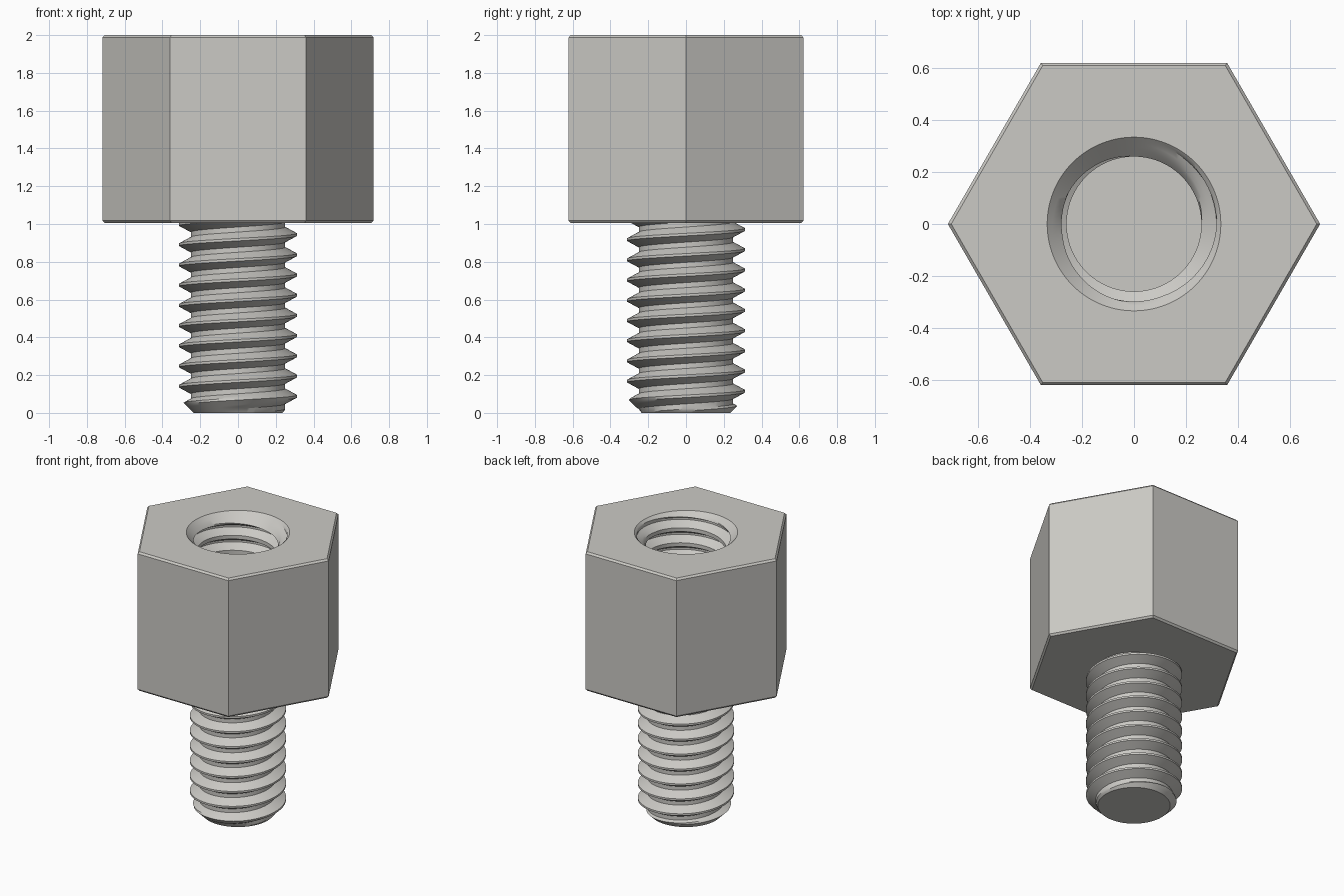
import bpy, bmesh, math

cube = bpy.data.objects.get("Cube")
if cube:
    bpy.data.objects.remove(cube)

SEGMENTS = 96
PITCH = 0.107
HEX_BASE, HEX_TOP = 1.005, 2.0
BORE_FLOOR, BORE_MOUTH = 1.2, 0.335

metal = bpy.data.materials.new("warm_grey_metal")
metal.use_nodes = True
metal.diffuse_color = (0.6, 0.59, 0.56, 1)
metal.node_tree.nodes["Principled BSDF"].inputs["Base Color"].default_value = metal.diffuse_color


def finish(bm, name):
    mesh = bpy.data.meshes.new(name)
    bm.to_mesh(mesh)
    bm.free()
    mesh.materials.append(metal)
    obj = bpy.data.objects.new(name, mesh)
    bpy.context.collection.objects.link(obj)
    bpy.ops.object.select_all(action='DESELECT')
    obj.select_set(True)
    bpy.context.view_layer.objects.active = obj
    bpy.ops.object.shade_smooth_by_angle(angle=math.radians(30))
    return obj


def ring(bm, count, radius, z):
    return [bm.verts.new((radius * math.cos(math.tau * k / count),
                          radius * math.sin(math.tau * k / count), z)) for k in range(count)]


def thread(name, z_low, z_high, minor, major, phase, limit, inward=False):
    """Helical thread between two flat planes; limit() trims it to the chamfer."""
    # Crest, flank and root positions along one pitch
    steps = [-1/16, 1/16, 1/6, 13/48, 3/8, 5/8, 35/48, 5/6]
    turns = math.ceil((z_high - z_low) / PITCH) + 4
    first = math.floor((z_low - phase) / PITCH) - 2
    heights = [first + n + s for n in range(turns + 1) for s in steps]
    bm = bmesh.new()
    columns = []
    for j in range(SEGMENTS):
        turn = j / SEGMENTS
        column = []
        for h in heights:
            z = min(max(phase + PITCH * (h + turn), z_low), z_high)
            t = (z - phase) / PITCH - turn
            t = abs(t - round(t))
            shape = min(max((3/8 - t) / (5/16), 0), 1)
            r = limit(z, minor + (major - minor) * shape)
            column.append(bm.verts.new((r * math.cos(math.tau * turn),
                                        r * math.sin(math.tau * turn), z)))
        columns.append(column)

    def vert(j, i):
        # Closing the circle moves up the helix by one pitch
        return columns[j][i] if j < SEGMENTS else columns[0][i + len(steps)]

    for j in range(SEGMENTS):
        for i in range(turns * len(steps) - 1):
            bm.faces.new((vert(j, i), vert(j + 1, i), vert(j + 1, i + 1), vert(j, i + 1)))
    bmesh.ops.remove_doubles(bm, verts=bm.verts[:], dist=1e-5)
    # Flat end at the bottom
    rim = [e for e in bm.edges if e.is_boundary
           and all(abs(v.co.z - z_low) < 1e-4 for v in e.verts)]
    bmesh.ops.holes_fill(bm, edges=rim, sides=0)
    bmesh.ops.recalc_face_normals(bm, faces=bm.faces[:])
    side = max(bm.faces, key=lambda f: f.calc_area() if len(f.verts) == 4 else 0)
    c = side.calc_center_median()
    outward = side.normal.x * c.x + side.normal.y * c.y > 0
    if outward == inward:
        bmesh.ops.reverse_faces(bm, faces=bm.faces[:])
    return finish(bm, name)


# Hexagonal body with small chamfers and a round opening on top
bm = bmesh.new()
BEVEL, CORNER = 0.013, 0.718
levels = [(CORNER - BEVEL, HEX_BASE), (CORNER, HEX_BASE + BEVEL),
          (CORNER, HEX_TOP - BEVEL), (CORNER - BEVEL, HEX_TOP)]
rings = [ring(bm, 6, r, z) for r, z in levels]
for low, high in zip(rings, rings[1:]):
    for k in range(6):
        n = (k + 1) % 6
        bm.faces.new((low[k], low[n], high[n], high[k]))
bm.faces.new(rings[0][::-1])
mouth = ring(bm, SEGMENTS, BORE_MOUTH, HEX_TOP)
edges = [bm.edges.new((mouth[k], mouth[k - 1])) for k in range(SEGMENTS)]
edges += [bm.edges.get((rings[-1][k], rings[-1][k - 1])) for k in range(6)]
bmesh.ops.triangle_fill(bm, edges=edges, use_beauty=True, normal=(0, 0, 1))
for face in bm.faces:
    face.normal_update()
    if face.calc_center_median().z > HEX_TOP - 1e-4 and face.normal.z < 0:
        face.normal_flip()
finish(bm, "hex_body")

# Male stud with a chamfered tip
thread("threaded_stud", 0, HEX_BASE + 0.01, 0.25, 0.312, 0.088,
       lambda z, r: min(r, 0.235 + z))

# Female bore with a countersunk mouth
thread("threaded_bore", BORE_FLOOR, HEX_TOP, 0.26, 0.318, 0.04,
       lambda z, r: max(r, BORE_MOUTH - (HEX_TOP - z)), inward=True)
